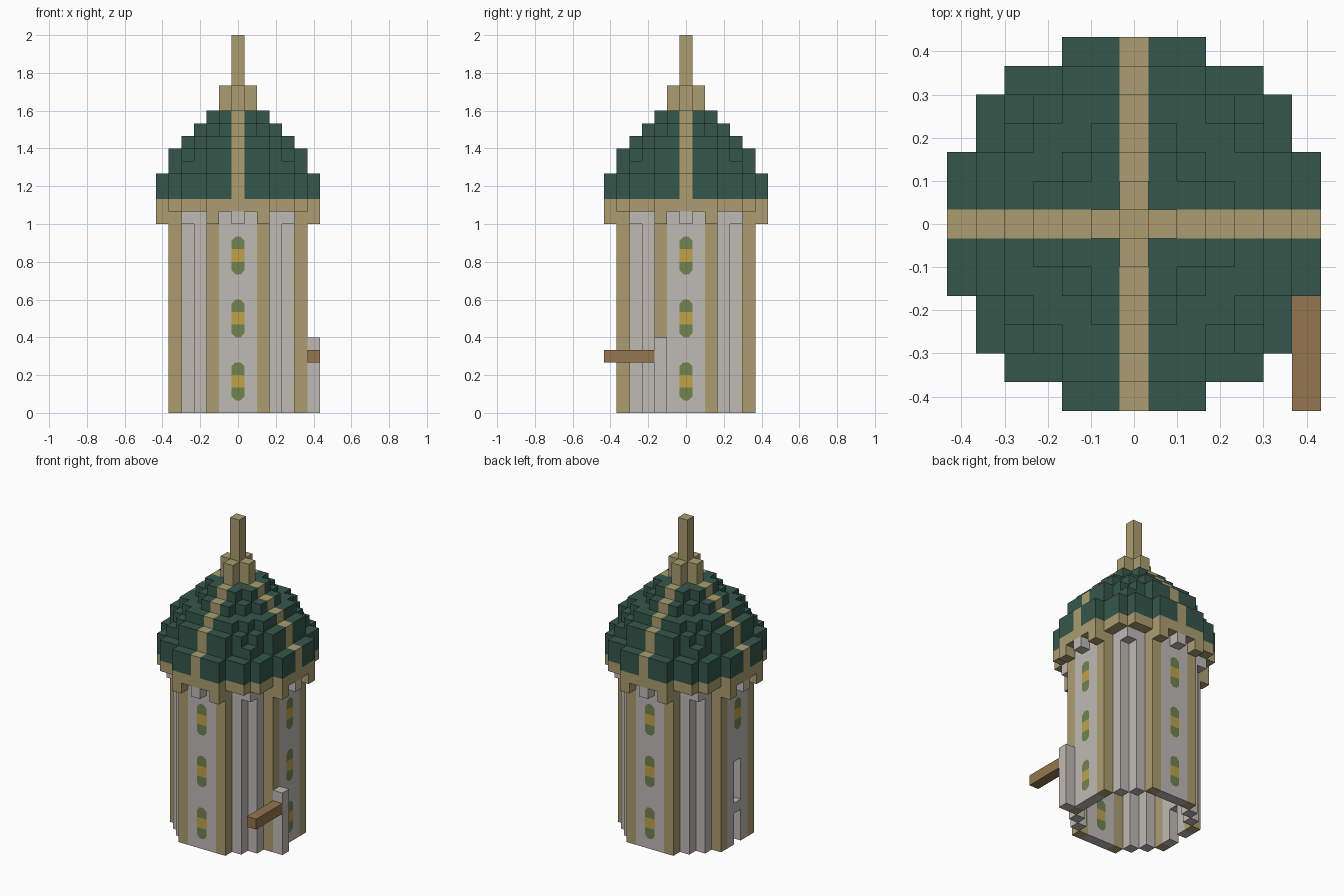
import bpy
import bmesh
from mathutils import Vector

cube = bpy.data.objects.get("Cube")
if cube:
    bpy.data.objects.remove(cube, do_unlink=True)

U = 2 / 30  # block size


def material(name, rgb):
    lin = [((c / 255 + 0.055) / 1.055) ** 2.4 for c in rgb] + [1.0]
    m = bpy.data.materials.new(name)
    m.use_nodes = True
    m.diffuse_color = lin
    m.node_tree.nodes["Principled BSDF"].inputs["Base Color"].default_value = lin
    return m


PLASTER = material("pale_plaster", (191, 186, 181))
TAN = material("tan_stone", (172, 158, 113))
GREEN = material("dark_green_roof", (53, 87, 75))
WOOD = material("brown_wood", (148, 118, 78))
GLASS = material("yellow_glass", (190, 163, 72))
LEAF = material("olive_frame", (113, 131, 80))

grid = {}   # block position -> (part, material)


def put(part, mat, x, y, z):
    grid[(x, y, z)] = (part, mat)


def disc(r2):
    return {(x, y) for x in range(-6, 7) for y in range(-6, 7) if x * x + y * y <= r2}


def rim(cells):
    return {(x, y) for x, y in cells
            if not {(x + 1, y), (x - 1, y), (x, y + 1), (x, y - 1)} <= cells}


def turns(a, b):
    """The four quarter turns of a plan position."""
    return {(a, b), (-b, a), (-a, -b), (b, -a)}


# Hollow tower wall with stone pillars
pillars = turns(2, 5) | turns(-2, 5)
for x, y in rim(disc(29)):
    for z in range(16):
        if (x, y) in pillars:
            put("pillars", TAN, x, y, z)
        else:
            put("tower_wall", PLASTER, x, y, z)

# Doorway and slot in one side
for z in (0, 1, 2, 4, 5, 6, 7):
    del grid[(-5, 0, z)]

# Corbels under the eaves
for x, y in turns(2, 6) | turns(-2, 6):
    put("stone_corbels", TAN, x, y, 15)
for x, y in turns(0, 6) | turns(4, 4):
    put("plaster_corbels", PLASTER, x, y, 15)

# Eaves ring
for x, y in disc(41) - disc(20):
    put("eaves_ring", TAN, x, y, 16)

# Stepped hollow dome with crossing ribs
layers = [41, 41, 32, 29, 20, 10, 5]
for i, r2 in enumerate(layers):
    cells = disc(r2)
    above = disc(layers[i + 1]) if i + 1 < len(layers) else set()
    for x, y in rim(cells) | (cells - above):
        if x == 0 or y == 0:
            put("roof_ribs", TAN, x, y, 17 + i)
        else:
            put("roof", GREEN, x, y, 17 + i)

# Finial and spire
for z in (24, 25):
    for x, y in disc(1):
        put("finial", TAN, x, y, z)
for z in range(26, 30):
    put("spire", TAN, 0, 0, z)

# Side post and beam
for z in range(6):
    put("side_post", PLASTER, 6, -2, z)
for y in range(-6, -2):
    put("side_beam", WOOD, 6, y, 4)


def finish(name, bm, mats):
    me = bpy.data.meshes.new(name)
    bm.to_mesh(me)
    bm.free()
    for m in mats:
        me.materials.append(m)
    ob = bpy.data.objects.new(name, me)
    bpy.context.collection.objects.link(ob)


def build_blocks(part):
    """Mesh the exposed block sides of one part."""
    bm = bmesh.new()
    verts = {}
    mat = None
    for pos, (owner, m) in grid.items():
        if owner != part:
            continue
        mat = m
        centre = Vector(pos) + Vector((0, 0, 0.5))
        for axis in range(3):
            for sign in (-1, 1):
                n = Vector((0, 0, 0))
                n[axis] = sign
                if tuple(int(a + b) for a, b in zip(pos, n)) in grid:
                    continue
                u = Vector((0, 0, 0))
                u[(axis + 1) % 3] = 0.5
                v = n.cross(u)
                quad = []
                for a, b in ((-1, -1), (1, -1), (1, 1), (-1, 1)):
                    p = centre + n / 2 + u * a + v * b
                    key = tuple(round(c * 2) for c in p)
                    if key not in verts:
                        verts[key] = bm.verts.new(p * U)
                    quad.append(verts[key])
                bm.faces.new(quad)
    bmesh.ops.dissolve_limit(bm, angle_limit=0.01, verts=bm.verts[:], edges=bm.edges[:])
    finish(part, bm, [mat])


for part in sorted({p for p, m in grid.values()}):
    build_blocks(part)


# Painted windows: olive ends with clipped corners around yellow glass
h, c = U / 2, U * 0.3
cap = [(-h, h), (-h, -h + c), (-h + c, -h), (h - c, -h), (h, -h + c), (h, h)]
pane = [(-h, -h), (h, -h), (h, h), (-h, h)]
top_cap = [(-a, -b) for a, b in cap]


def window(name, normal, z):
    bm = bmesh.new()
    side = Vector((0, 0, 1)).cross(normal)
    for dist, s in ((5.5 * U + 0.003, side), (4.5 * U - 0.003, -side)):
        for row, (shape, idx) in enumerate(((cap, 0), (pane, 1), (top_cap, 0))):
            mid = normal * dist + Vector((0, 0, (z + row + 0.5) * U))
            f = bm.faces.new([bm.verts.new(mid + s * a + Vector((0, 0, b))) for a, b in shape])
            f.material_index = idx
    finish(name, bm, [LEAF, GLASS])


sides = {"front": (0, -1, 0), "left": (1, 0, 0), "back": (0, 1, 0), "right": (-1, 0, 0)}
for label, n in sides.items():
    for level, z in (("lower", 1), ("middle", 6), ("upper", 11)):
        if label != "right" or level == "upper":
            window(f"{label}_{level}_window", Vector(n), z)
